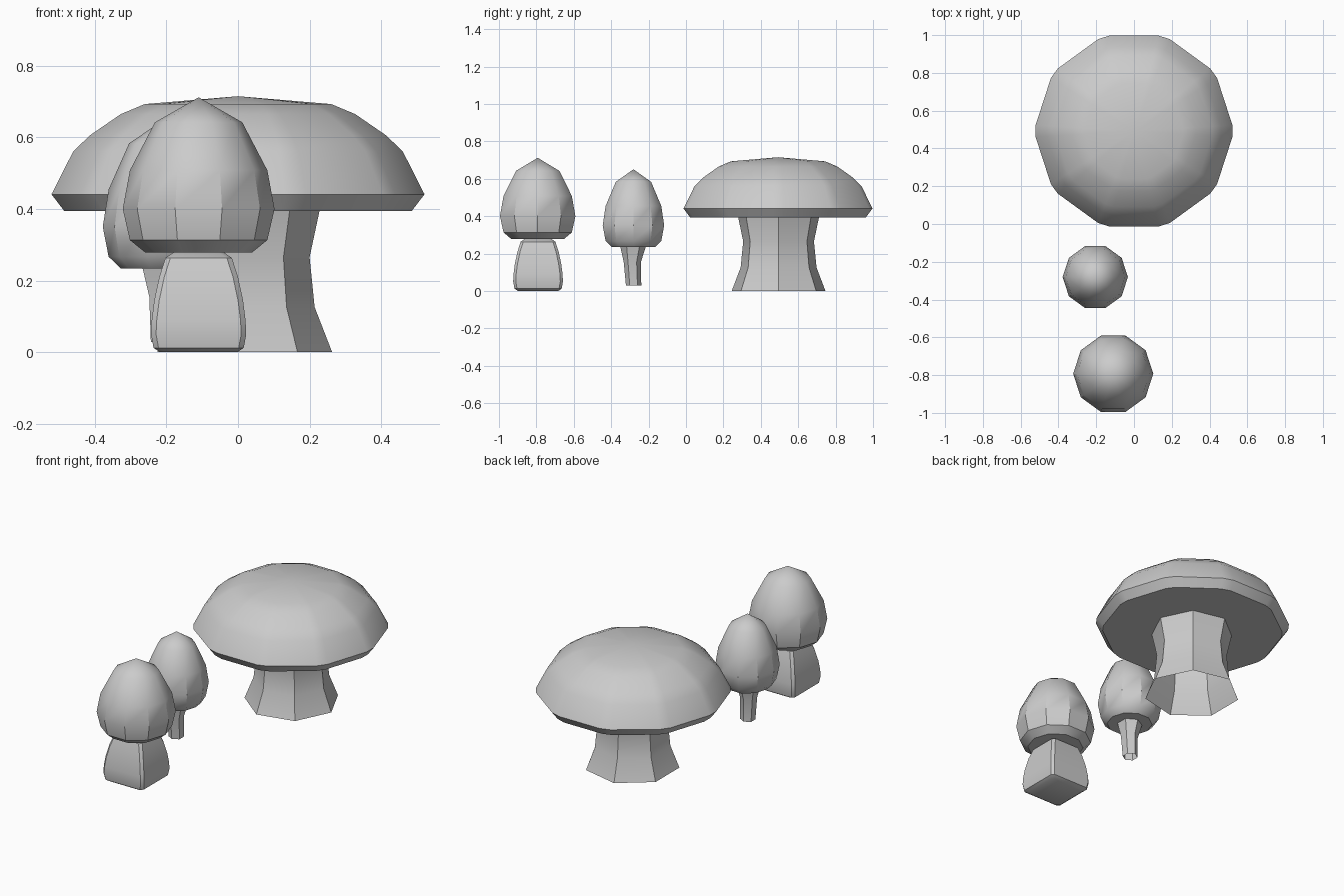
import bpy, bmesh
from math import pi, cos, sin, radians

if "Cube" in bpy.data.objects:
    bpy.data.objects.remove(bpy.data.objects["Cube"])


def loft(name, rings, cap_bottom=True, cap_top=True, angle=35):
    """Skin a stack of closed point rings listed from bottom to top; one-point ring = tip."""
    bm = bmesh.new()
    loops = [[bm.verts.new(p) for p in ring] for ring in rings]
    for a, b in zip(loops, loops[1:]):
        n = len(a)
        for i in range(n):
            j = (i + 1) % n
            if len(b) == 1:
                bm.faces.new((a[i], a[j], b[0]))
            else:
                bm.faces.new((a[i], a[j], b[j], b[i]))
    if cap_bottom:
        bm.faces.new(loops[0][::-1])
    if cap_top and len(loops[-1]) > 1:
        bm.faces.new(loops[-1])
    mesh = bpy.data.meshes.new(name)
    bm.to_mesh(mesh)
    bm.free()
    ob = bpy.data.objects.new(name, mesh)
    bpy.context.collection.objects.link(ob)
    bpy.ops.object.select_all(action='DESELECT')
    ob.select_set(True)
    bpy.context.view_layer.objects.active = ob
    bpy.ops.object.shade_smooth_by_angle(angle=radians(angle))
    return ob


def ring(cx, cy, r, z, angles):
    if r == 0:
        return [(cx, cy, z)]
    return [(cx + r * cos(a), cy + r * sin(a), z) for a in angles]


def even(n, start=0.0):
    return [start + 2 * pi * i / n for i in range(n)]


def square(cx, cy, h, z, c):
    """Square section with chamfered corners."""
    k = h - c
    pts = [(h, -k), (h, k), (k, h), (-k, h), (-h, k), (-h, -k), (-k, -h), (k, -h)]
    return [(cx + x, cy + y, z) for x, y in pts]


# Large mushroom: ten-sided cap with chamfered corners
chamfered = [a + d for a in even(10) for d in (-radians(3.4), radians(3.4))]
big_profile = [(0.486, 0.394), (0.522, 0.441), (0.461, 0.561), (0.414, 0.606),
               (0.328, 0.665), (0.261, 0.693), (0, 0.715)]
loft("large_cap", [ring(0, 0.492, r, z, chamfered) for r, z in big_profile])

# Large stem: seven-sided, flared, open at the bottom
big_stem = [(0.257, 0), (0.208, 0.126), (0.194, 0.265), (0.222, 0.396)]
loft("large_stem", [ring(0.006, 0.495, r, z, even(7)) for r, z in big_stem],
     cap_bottom=False, cap_top=False)

# Two egg-shaped caps sharing one profile
egg = [(0.15, 0.279), (0.192, 0.313), (0.212, 0.400), (0.192, 0.508),
       (0.122, 0.642), (0, 0.712)]
loft("front_cap", [ring(-0.11, -0.793, r, z, even(10)) for r, z in egg])
loft("middle_cap", [ring(-0.205, -0.281, r * 0.815, 0.234 + (z - 0.279) * 0.962, even(10))
                    for r, z in egg])

# Front stem: plump rounded block
block = [(0.108, 0), (0.126, 0.012), (0.133, 0.05), (0.131, 0.09), (0.124, 0.145),
         (0.110, 0.21), (0.093, 0.263), (0.07, 0.279)]
loft("front_stem", [square(-0.11, -0.791, h, z, 0.014) for h, z in block])

# Middle stem: thin and slightly bent
thin = [(0.041, 0.029, -0.280), (0.046, 0.155, -0.287), (0.069, 0.24, -0.283)]
loft("middle_stem", [ring(-0.208, y, r, z, even(6, pi / 6)) for r, z, y in thin],
     cap_bottom=False, cap_top=False)
